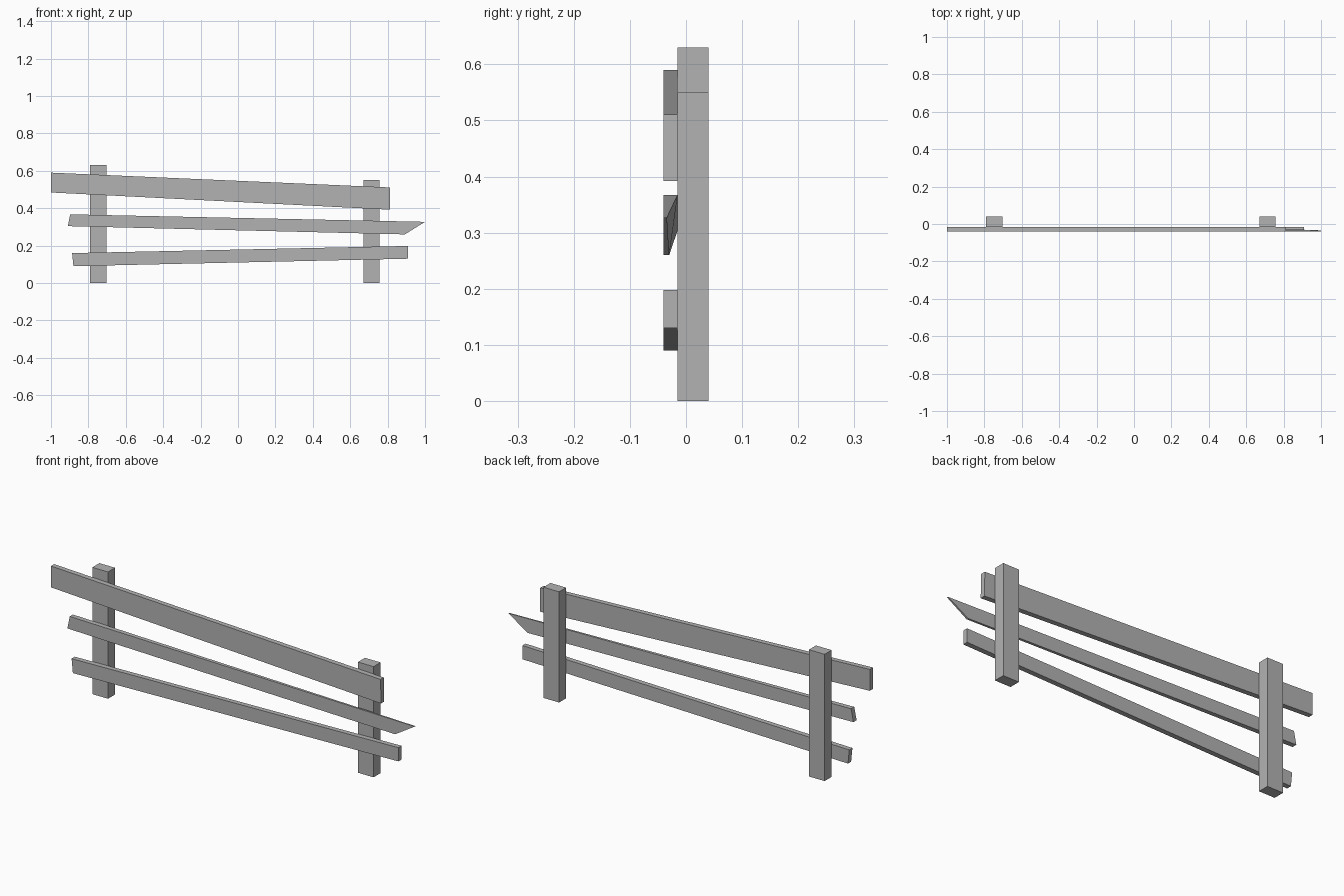
import bpy
import bmesh

cube = bpy.data.objects.get("Cube")
if cube:
    bpy.data.objects.remove(cube, do_unlink=True)

# One weathered grey for the whole fence
grey = bpy.data.materials.new("weathered_grey")
grey.use_nodes = True
grey.diffuse_color = (0.45, 0.45, 0.45, 1)
grey.node_tree.nodes["Principled BSDF"].inputs["Base Color"].default_value = grey.diffuse_color

FRONT, MIDDLE, BACK = -0.04, -0.015, 0.04


def board(name, outline, front, backs):
    """Extrude an x-z outline from the front plane to a back depth per corner."""
    bm = bmesh.new()
    near = [bm.verts.new((x, front, z)) for x, z in outline]
    far = [bm.verts.new((x, y, z)) for (x, z), y in zip(outline, backs)]
    bm.faces.new(near)
    bm.faces.new(far[::-1])
    for i in range(len(near)):
        j = (i + 1) % len(near)
        bm.faces.new((near[j], near[i], far[i], far[j]))
    bmesh.ops.recalc_face_normals(bm, faces=bm.faces)
    mesh = bpy.data.meshes.new(name)
    bm.to_mesh(mesh)
    bm.free()
    mesh.materials.append(grey)
    obj = bpy.data.objects.new(name, mesh)
    bpy.context.collection.objects.link(obj)
    return obj


# Upright posts of different heights
for name, x, height in (("right_post", -0.79, 0.63), ("left_post", 0.67, 0.55)):
    w = 0.086
    board(name, [(x, 0), (x + w, 0), (x + w, height), (x, height)], MIDDLE, [BACK] * 4)

# Crooked rails: lower right, lower left, upper left, upper right corners
board("top_rail", [(-1, 0.484), (0.814, 0.392), (0.812, 0.511), (-1, 0.59)],
      FRONT, [MIDDLE] * 4)
board("bottom_rail", [(-0.88, 0.09), (0.91, 0.13), (0.91, 0.198), (-0.887, 0.16)],
      FRONT, [MIDDLE] * 4)

# Broken middle rail, thinning toward its pointed end
board("middle_rail", [(-0.91, 0.304), (0.892, 0.26), (1, 0.327), (-0.897, 0.367)],
      FRONT, [MIDDLE, -0.03, -0.034, MIDDLE])
